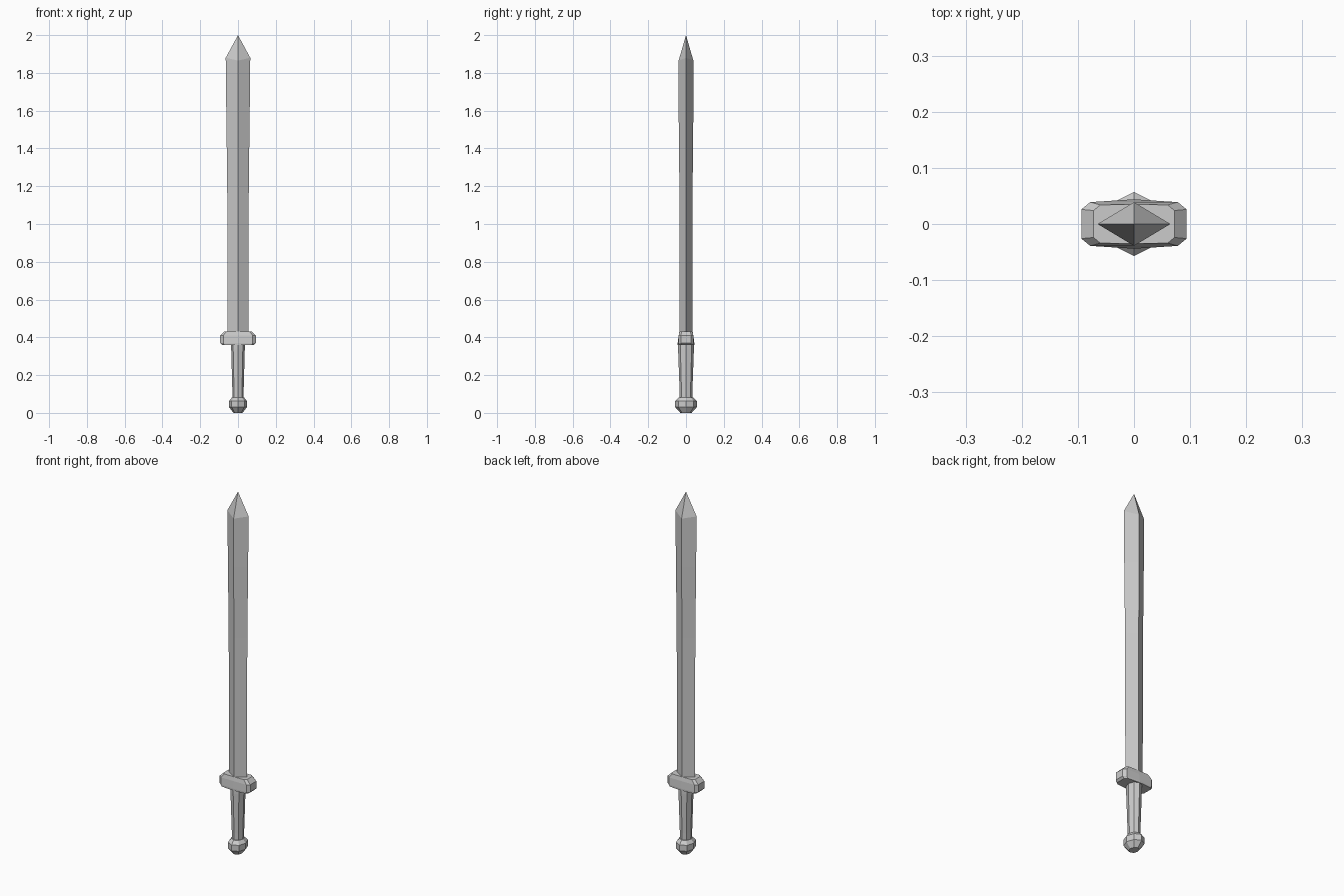
import bpy, bmesh, math

if "Cube" in bpy.data.objects:
    bpy.data.objects.remove(bpy.data.objects["Cube"])


def loft(name, rings):
    """Skin a stack of equal-length rings; a one-point ring becomes an apex."""
    bm = bmesh.new()
    loops = [[bm.verts.new(p) for p in ring] for ring in rings]
    for a, b in zip(loops, loops[1:]):
        n = len(a)
        for i in range(n):
            j = (i + 1) % n
            top = [b[0]] if len(b) == 1 else [b[j], b[i]]
            bm.faces.new([a[i], a[j]] + top)
    for cap in (loops[0], loops[-1]):
        if len(cap) > 2:
            bm.faces.new(cap)
    bmesh.ops.recalc_face_normals(bm, faces=bm.faces)
    mesh = bpy.data.meshes.new(name)
    bm.to_mesh(mesh)
    bm.free()
    obj = bpy.data.objects.new(name, mesh)
    bpy.context.collection.objects.link(obj)
    return obj


def octagon(rx, ry, z):
    return [(rx * math.cos(k * math.pi / 4), ry * math.sin(k * math.pi / 4), z)
            for k in range(8)]


def diamond(rx, ry, z_edge, z_ridge):
    return [(rx, 0, z_edge), (0, ry, z_ridge), (-rx, 0, z_edge), (0, -ry, z_ridge)]


def guard_ring(x_end, y_end, x_corner, y_corner, y_mid, z):
    quarter = [(x_end, y_end), (x_corner, y_corner)]
    half = quarter + [(0, y_mid)] + [(-x, y) for x, y in reversed(quarter)]
    return [(x, y, z) for x, y in half] + [(-x, -y, z) for x, y in half]


# Blade: diamond section, widening slightly towards the point
loft("blade", [
    diamond(0.055, 0.034, 0.41, 0.41),
    diamond(0.057, 0.035, 1.20, 1.20),
    diamond(0.062, 0.039, 1.60, 1.60),
    diamond(0.065, 0.039, 1.88, 1.865),
    [(0, 0, 2.0)],
])

# Crossguard: bevelled block with clipped corners
loft("crossguard", [
    guard_ring(0.084, 0.025, 0.072, 0.038, 0.044, 0.36),
    guard_ring(0.094, 0.026, 0.078, 0.039, 0.044, 0.37),
    guard_ring(0.094, 0.026, 0.078, 0.039, 0.039, 0.41),
    guard_ring(0.072, 0.024, 0.060, 0.034, 0.035, 0.432),
])

# Grip: tapered octagonal handle
loft("grip", [
    octagon(0.029, 0.033, 0.06),
    octagon(0.030, 0.034, 0.12),
    octagon(0.036, 0.042, 0.34),
    octagon(0.036, 0.042, 0.37),
])

# Pommel: faceted knob
loft("pommel", [
    octagon(0.024, 0.030, 0.0),
    octagon(0.047, 0.057, 0.03),
    octagon(0.047, 0.057, 0.063),
    octagon(0.032, 0.038, 0.082),
])
